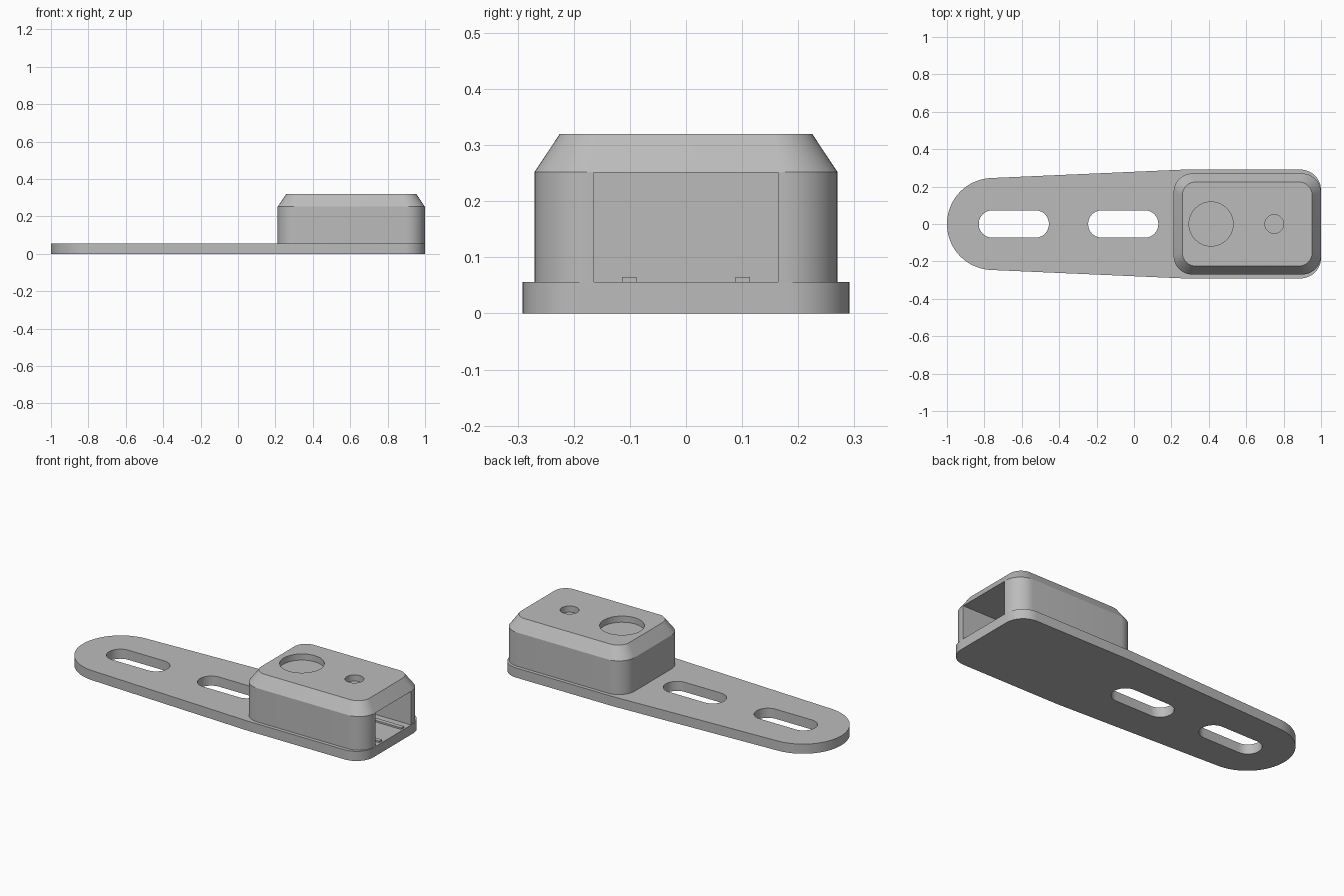
import bpy, bmesh, math

if "Cube" in bpy.data.objects:
    bpy.data.objects.remove(bpy.data.objects["Cube"])

grey = bpy.data.materials.new("plain grey")
grey.diffuse_color = (0.5, 0.5, 0.5, 1)
grey.use_nodes = True
grey.node_tree.nodes["Principled BSDF"].inputs["Base Color"].default_value = grey.diffuse_color


def arc(cx, cy, r, a0, a1, n=12):
    return [(cx + r * math.cos(math.radians(a0 + (a1 - a0) * i / n)),
             cy + r * math.sin(math.radians(a0 + (a1 - a0) * i / n))) for i in range(n + 1)]


def rounded(x0, x1, y, r, n=12):
    """Rounded rectangle outline, symmetric in y."""
    return (arc(x1 - r, y - r, r, 0, 90, n) + arc(x0 + r, y - r, r, 90, 180, n)
            + arc(x0 + r, r - y, r, 180, 270, n) + arc(x1 - r, r - y, r, 270, 360, n))


def loft(name, layers):
    """Solid through a stack of (z, outline) layers."""
    bm = bmesh.new()
    rings = [[bm.verts.new((x, y, z)) for x, y in pts] for z, pts in layers]
    n = len(rings[0])
    for a, b in zip(rings, rings[1:]):
        for i in range(n):
            j = (i + 1) % n
            bm.faces.new((a[i], a[j], b[j], b[i]))
    bm.faces.new(rings[0][::-1])
    bm.faces.new(rings[-1])
    bmesh.ops.remove_doubles(bm, verts=bm.verts, dist=1e-5)
    bmesh.ops.recalc_face_normals(bm, faces=bm.faces)
    me = bpy.data.meshes.new(name)
    bm.to_mesh(me)
    bm.free()
    me.materials.append(grey)
    ob = bpy.data.objects.new(name, me)
    bpy.context.collection.objects.link(ob)
    return ob


def box(name, x0, x1, y0, y1, z0, z1):
    pts = [(x0, y0), (x1, y0), (x1, y1), (x0, y1)]
    return loft(name, [(z0, pts), (z1, pts)])


def cut(target, cutter):
    mod = target.modifiers.new("cut", 'BOOLEAN')
    mod.operation = 'DIFFERENCE'
    mod.solver = 'EXACT'
    mod.object = cutter
    bpy.context.view_layer.objects.active = target
    bpy.ops.object.modifier_apply(modifier=mod.name)
    bpy.data.objects.remove(cutter)


def smooth(ob):
    bpy.ops.object.select_all(action='DESELECT')
    ob.select_set(True)
    bpy.context.view_layer.objects.active = ob
    bpy.ops.object.shade_smooth_by_angle(angle=math.radians(25))


BASE, SHOULDER, TOP = 0.056, 0.252, 0.32

# Tapered mounting plate with a round end and two slots
outline = (arc(0.89, 0.181, 0.11, 0, 90) + [(0.27, 0.291)]
           + arc(-0.754, 0, 0.246, 92.4, 267.6, 40)
           + [(0.27, -0.291)] + arc(0.89, -0.181, 0.11, 270, 360))
plate = loft("mounting_plate", [(0, outline), (BASE, outline)])
for x0, x1 in ((-0.83, -0.455), (-0.245, 0.13)):
    slot = rounded(x0, x1, 0.073, 0.072)
    cut(plate, loft("slot_cutter", [(-0.1, slot), (0.2, slot)]))
smooth(plate)

# Housing with chamfered top edge
body = rounded(0.212, 0.999, 0.27, 0.1)
housing = loft("housing", [(BASE, body), (SHOULDER, body),
                           (TOP, rounded(0.258, 0.953, 0.225, 0.072))])
# Open bay at the end, and two round recesses in the top
cut(housing, box("bay_cutter", 0.26, 1.1, -0.164, 0.164, BASE - 0.05, SHOULDER - 0.001))
for x, r in ((0.412, 0.118), (0.75, 0.05)):
    ring = arc(x, 0, r, 0, 360, 48)[:-1]
    cut(housing, loft("recess_cutter", [(TOP - 0.036, ring), (TOP + 0.1, ring)]))
smooth(housing)

# Guide rails on the bay floor
for side, name in ((-1, "rail_front"), (1, "rail_back")):
    y = 0.101 * side
    box(name, 0.26, 0.99, y - 0.013, y + 0.013, BASE - 0.005, BASE + 0.009)
